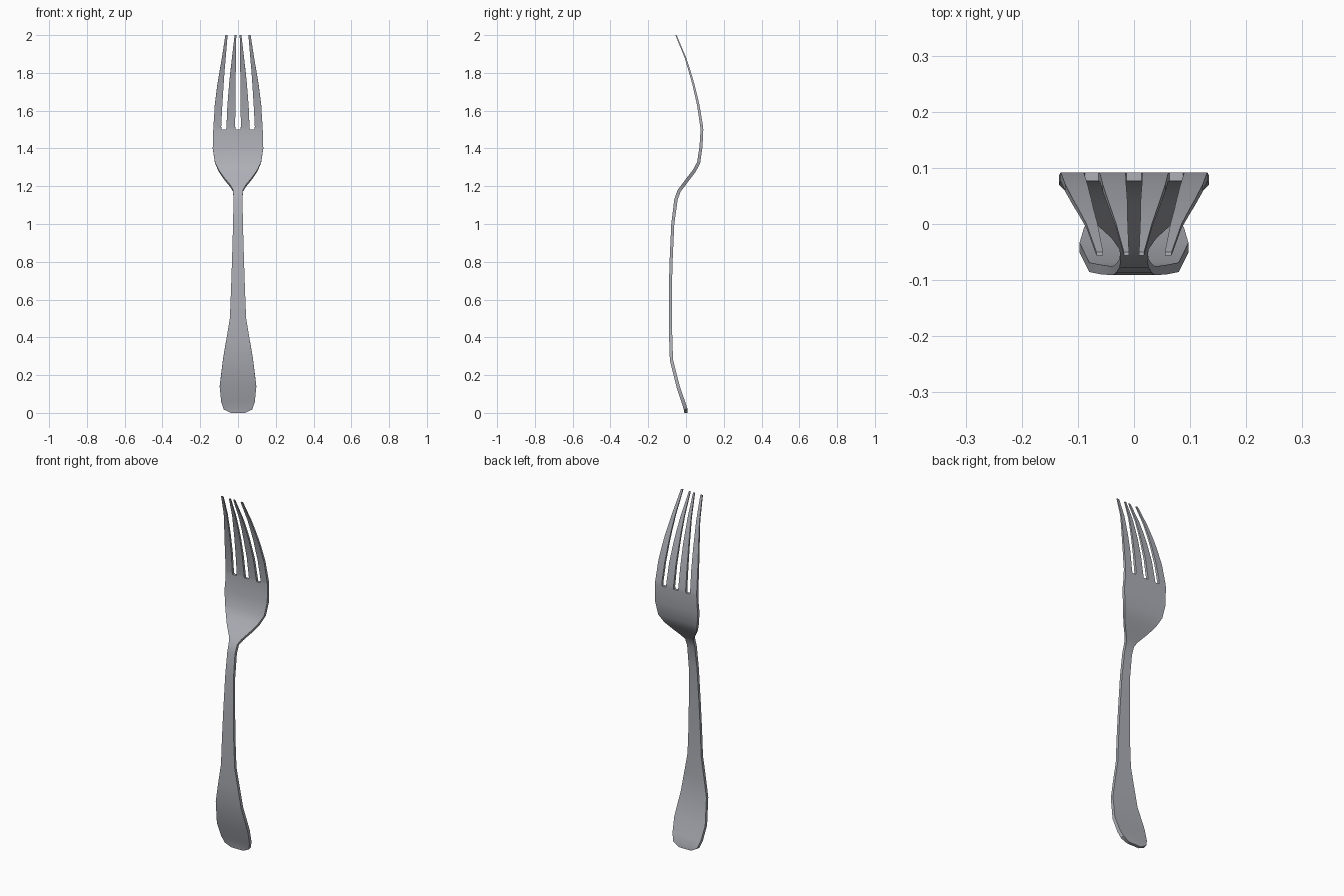
import bpy, bmesh, math

# Handle and bowl stations: height, centreline y, half width, thickness
body = [
    (0.000, 0.000, 0.038, 0.018), (0.020, -0.002, 0.075, 0.020),
    (0.060, -0.015, 0.089, 0.019), (0.140, -0.042, 0.097, 0.018),
    (0.280, -0.077, 0.080, 0.017), (0.400, -0.081, 0.060, 0.017),
    (0.500, -0.083, 0.043, 0.016), (0.650, -0.083, 0.037, 0.016),
    (0.800, -0.079, 0.032, 0.016), (1.000, -0.070, 0.026, 0.016),
    (1.130, -0.053, 0.024, 0.018), (1.175, -0.037, 0.026, 0.018),
    (1.200, -0.018, 0.040, 0.018), (1.240, 0.012, 0.073, 0.018),
    (1.280, 0.043, 0.101, 0.018), (1.325, 0.067, 0.122, 0.017),
    (1.400, 0.078, 0.134, 0.016), (1.450, 0.082, 0.132, 0.015),
]
# Tine stations: height, centreline y, thickness, four edge positions (centre outwards)
tines = [
    (1.500, 0.084, 0.015, (0.013, 0.063, 0.087, 0.131)),
    (1.515, 0.083, 0.015, (0.015, 0.061, 0.089, 0.130)),
    (1.630, 0.065, 0.013, (0.014, 0.056, 0.083, 0.123)),
    (1.740, 0.039, 0.011, (0.012, 0.047, 0.076, 0.109)),
    (1.800, 0.022, 0.010, (0.012, 0.041, 0.072, 0.099)),
    (1.880, -0.003, 0.008, (0.011, 0.032, 0.065, 0.085)),
    (2.000, -0.053, 0.006, (0.009, 0.018, 0.055, 0.067)),
]
fracs = [e / 0.131 for e in tines[0][3]]
rows = [(z, y, t, [w * f for f in fracs]) for z, y, w, t in body]
rows += [(z, y, t, list(e)) for z, y, t, e in tines]
first_tine = len(body)

# Front and back sheets, offset along the profile normal
bm = bmesh.new()
grid = {}
for r, (z, y, t, edges) in enumerate(rows):
    if 0 < r < len(rows) - 1:
        dz, dy = rows[r + 1][0] - rows[r - 1][0], rows[r + 1][1] - rows[r - 1][1]
    else:
        dz, dy = 1, 0
    n = math.hypot(dz, dy)
    for c, x in enumerate([-e for e in reversed(edges)] + edges):
        for s in (-1, 1):
            grid[r, c, s] = bm.verts.new((x, y + s * t / 2 * dz / n, z - s * t / 2 * dy / n))

# Every other column is an open slot between the tines
cells = {(r, c) for r in range(len(rows) - 1) for c in range(7)
         if r < first_tine or c % 2 == 0}
for r, c in cells:
    ring = [(r, c), (r, c + 1), (r + 1, c + 1), (r + 1, c)]
    for s in (-1, 1):
        bm.faces.new([grid[a, b, s] for a, b in ring])
    # Rim walls wherever there is no neighbouring cell
    for i, nb in enumerate([(r - 1, c), (r, c + 1), (r + 1, c), (r, c - 1)]):
        if nb not in cells:
            a, b = ring[i], ring[(i + 1) % 4]
            bm.faces.new([grid[(*a, -1)], grid[(*b, -1)], grid[(*b, 1)], grid[(*a, 1)]])
bmesh.ops.recalc_face_normals(bm, faces=bm.faces)

mesh = bpy.data.meshes.new("fork")
bm.to_mesh(mesh)
bm.free()
fork = bpy.data.objects.new("fork", mesh)
bpy.context.collection.objects.link(fork)

# Plain steel colour
steel = bpy.data.materials.new("steel grey")
steel.diffuse_color = (0.42, 0.43, 0.47, 1)
mesh.materials.append(steel)

bpy.context.view_layer.objects.active = fork
fork.select_set(True)
bpy.ops.object.shade_smooth_by_angle(angle=math.radians(35))
